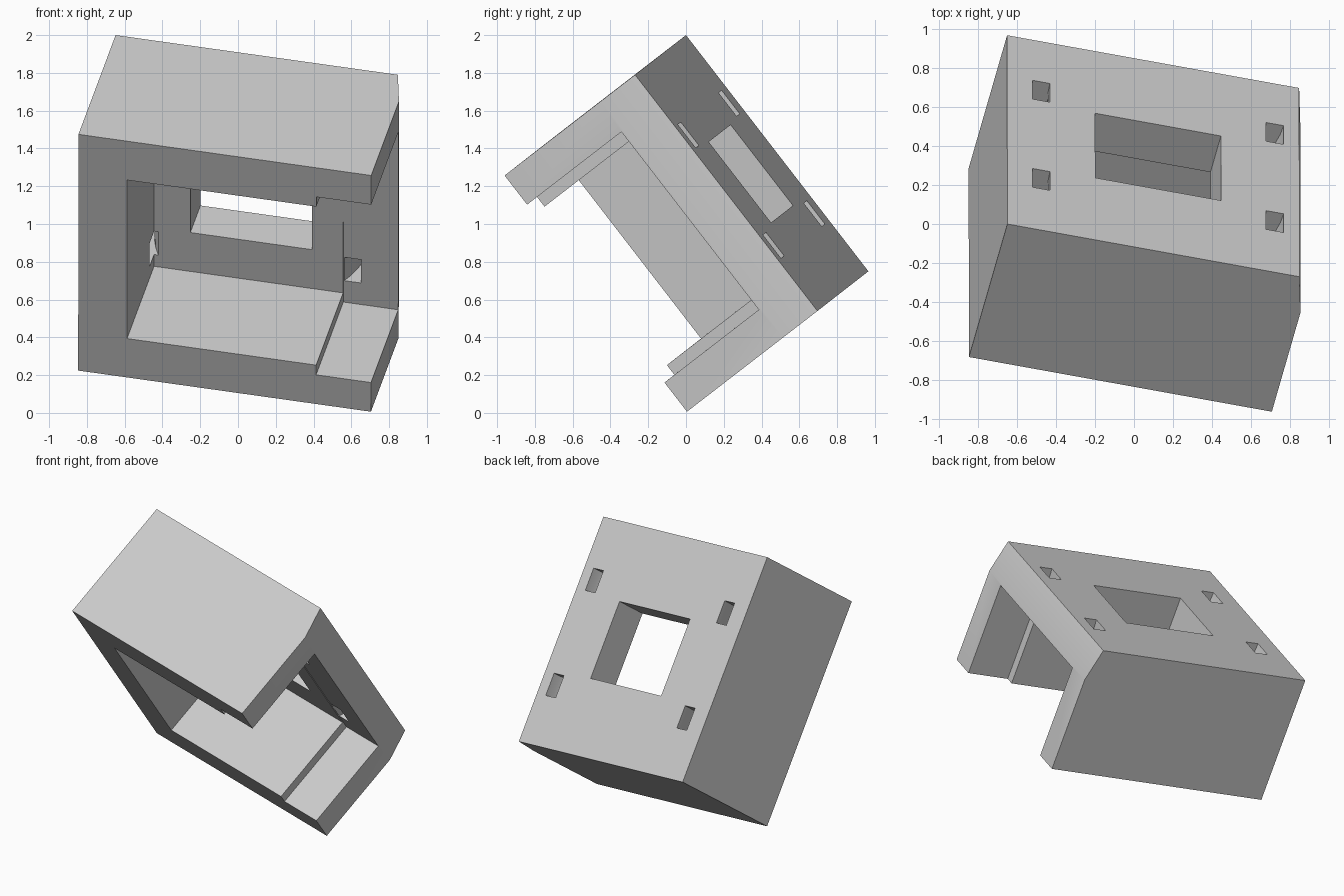
import bpy, bmesh
from mathutils import Vector, Matrix

cube = bpy.data.objects.get("Cube")
if cube:
    bpy.data.objects.remove(cube, do_unlink=True)

# Tilted frame: across the back plate, up along it, and out towards the opening
across = Vector((0.975, -0.176, -0.137)).normalized()
up = Vector((0, -0.611, 0.7915))
up = (up - across * up.dot(across)).normalized()
out = across.cross(up)
FRAME = Matrix((across, up, out)).transposed().to_4x4()
FRAME.translation = (-0.648, 0, 2.0)

WIDTH, HEIGHT, DEPTH = 1.59, 1.58, 0.882
BACK_WIDTH, BEVEL_DEPTH = 1.533, 0.223
PLATE = 0.24

grey = bpy.data.materials.new("light grey plastic")
grey.use_nodes = True
colour = (0.6, 0.6, 0.6, 1)
grey.diffuse_color = colour
grey.node_tree.nodes["Principled BSDF"].inputs["Base Color"].default_value = colour


def prism(name, outline, top, bottom):
    """Extrude an (across, out) outline between two distances below the top edge."""
    bm = bmesh.new()
    face = bm.faces.new([bm.verts.new((a, -top, o)) for a, o in outline])
    grown = bmesh.ops.extrude_face_region(bm, geom=[face])
    moved = [g for g in grown["geom"] if isinstance(g, bmesh.types.BMVert)]
    bmesh.ops.translate(bm, verts=moved, vec=(0, top - bottom, 0))
    bmesh.ops.recalc_face_normals(bm, faces=bm.faces)
    mesh = bpy.data.meshes.new(name)
    bm.to_mesh(mesh)
    bm.free()
    mesh.materials.append(grey)
    obj = bpy.data.objects.new(name, mesh)
    bpy.context.collection.objects.link(obj)
    obj.matrix_world = FRAME
    return obj


def rect(a0, a1, o0, o1):
    return [(a0, o0), (a1, o0), (a1, o1), (a0, o1)]


# Block with a slight bevel along the open side of the back
bracket = prism("bracket_body", [(0, 0), (BACK_WIDTH, 0), (WIDTH, BEVEL_DEPTH),
                                 (WIDTH, DEPTH), (0, DEPTH)], 0, HEIGHT)

# Main pocket, wider open end, and window through the back plate
cutters = [
    prism("pocket_cutter", rect(0.265, 1.4, PLATE, 1.2), 0.26, HEIGHT - 0.26),
    prism("open_end_cutter", rect(1.292, 1.8, PLATE - 0.005, 1.2), 0.195, HEIGHT - 0.195),
    prism("window_cutter", rect(0.462, 1.122, -0.2, 0.4), 0.52, 1.06),
]

# Four strap slots that curve inwards from the back
depths = [-0.05, 0, 0.06, 0.12, 0.18, 0.24, 0.3, 0.36]


def bend(o):
    return 1.12 * max(o, 0) ** 2


slot = [(0.132 + bend(o), o) for o in depths] + [(0.224 + bend(o), o) for o in reversed(depths)]
mirrored = [(HEIGHT + 0.003 - a, o) for a, o in slot]
for outline in (slot, mirrored):
    for top in (0.347, 1.085):
        cutters.append(prism("strap_slot_cutter", outline, top, top + 0.156))

bpy.context.view_layer.update()
bpy.ops.object.select_all(action="DESELECT")
bpy.context.view_layer.objects.active = bracket
bracket.select_set(True)
for cutter in cutters:
    mod = bracket.modifiers.new("cut", "BOOLEAN")
    mod.operation = "DIFFERENCE"
    mod.solver = "EXACT"
    mod.object = cutter
    bpy.ops.object.modifier_apply(modifier=mod.name)
    bpy.data.objects.remove(cutter, do_unlink=True)

bpy.ops.object.shade_smooth_by_angle(angle=0.5)
